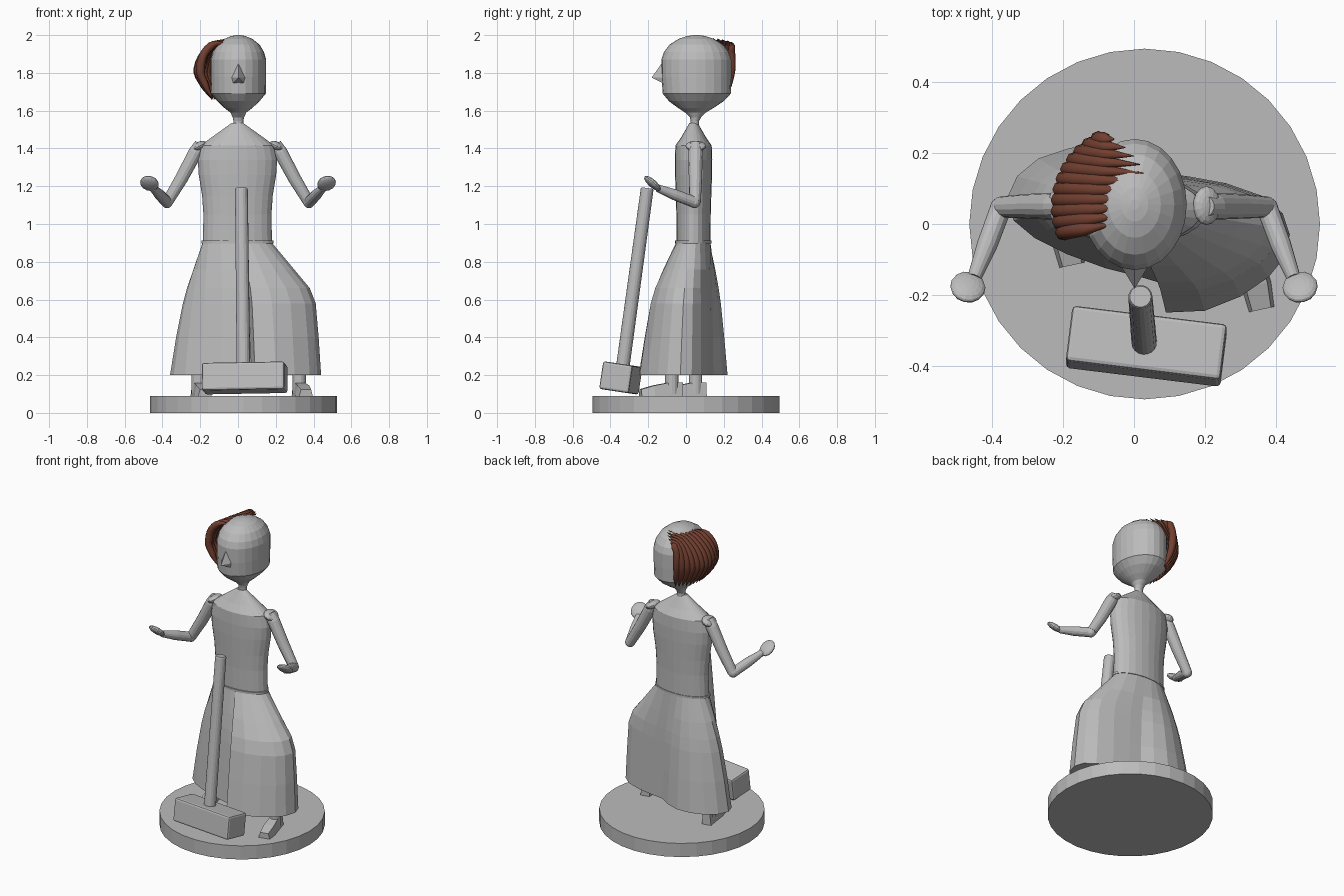
import bpy, bmesh, math
from mathutils import Vector, Matrix, Euler

if "Cube" in bpy.data.objects:
    bpy.data.objects.remove(bpy.data.objects["Cube"])


def material(name, col):
    m = bpy.data.materials.new(name)
    m.diffuse_color = (*col, 1)
    m.use_nodes = True
    m.node_tree.nodes["Principled BSDF"].inputs["Base Color"].default_value = m.diffuse_color
    return m


GREY = material("plain grey", (0.5, 0.5, 0.5))
BROWN = material("hair brown", (0.17, 0.05, 0.03))


def finish(name, bm, mat=GREY):
    bmesh.ops.recalc_face_normals(bm, faces=bm.faces)
    me = bpy.data.meshes.new(name)
    bm.to_mesh(me)
    bm.free()
    me.materials.append(mat)
    ob = bpy.data.objects.new(name, me)
    bpy.context.collection.objects.link(ob)
    return ob


def loft(name, rings):
    """Skin a stack of closed rings and cap both ends."""
    bm = bmesh.new()
    vs = [[bm.verts.new(p) for p in r] for r in rings]
    n = len(vs[0])
    for a, b in zip(vs, vs[1:]):
        for i in range(n):
            bm.faces.new((a[i], a[(i + 1) % n], b[(i + 1) % n], b[i]))
    bm.faces.new(vs[0])
    bm.faces.new(vs[-1])
    return finish(name, bm)


def oval(cx, cy, z, rx, ry, n=24):
    return [(cx + rx * math.cos(2 * math.pi * i / n),
             cy + ry * math.sin(2 * math.pi * i / n), z) for i in range(n)]


def limb(name, pts, n=14):
    """Round tapered limb along (point, radius) pairs."""
    rings = []
    for k, (p, r) in enumerate(pts):
        d = Vector(pts[min(k + 1, len(pts) - 1)][0]) - Vector(pts[max(k - 1, 0)][0])
        q = d.to_track_quat('Z', 'Y')
        rings.append([Vector(p) + q @ Vector(c) for c in oval(0, 0, 0, r, r, n)])
    return loft(name, rings)


def box(name, loc, size, rot=(0, 0, 0), bevel=0.0):
    bm = bmesh.new()
    m = Matrix.LocRotScale(Vector(loc), Euler(rot), Vector(size))
    bmesh.ops.create_cube(bm, size=1, matrix=m)
    if bevel:
        bmesh.ops.bevel(bm, geom=bm.edges[:], offset=bevel, segments=2,
                        affect='EDGES', profile=0.5)
    return finish(name, bm)


def ball(name, loc, size, rot=(0, 0, 0)):
    bm = bmesh.new()
    m = Matrix.LocRotScale(Vector(loc), Euler(rot), Vector(size))
    bmesh.ops.create_uvsphere(bm, u_segments=14, v_segments=10, radius=1, matrix=m)
    return finish(name, bm)


# round base
loft("base", [oval(0.03, 0, z, 0.495, 0.495, 32) for z in (0, 0.09)])

# skirt: hem outline with a front and back fold, blended up into the oval waist
hem = [(0.44, -0.03), (0.42, 0.03), (0.36, 0.08), (0.26, 0.115), (0.15, 0.135),
       (0.07, 0.145), (0.0, 0.19), (-0.09, 0.22), (-0.18, 0.215), (-0.27, 0.185),
       (-0.33, 0.135), (-0.36, 0.07), (-0.34, 0.01), (-0.28, -0.04), (-0.19, -0.085),
       (-0.08, -0.125), (0.02, -0.15), (0.07, -0.165), (0.09, -0.25), (0.2, -0.245),
       (0.3, -0.205), (0.38, -0.15), (0.42, -0.1)]
levels = [(0.2, 1, 1, 1), (0.4, 0.82, 0.95, 0.8), (0.58, 0.62, 0.89, 0.6),
          (0.66, 0.5, 0.77, 0.48), (0.76, 0.31, 0.45, 0.3), (0.9, 0, 0, 0)]
rings = []
for z, left, right, deep in levels:
    ring = []
    for x, y in hem:
        a = math.atan2((y - 0.0) / 0.23, (x - 0.04) / 0.4)
        wx, wy = -0.003 + 0.185 * math.cos(a), 0.038 + 0.092 * math.sin(a)
        s = min(1, max(0, (x + 0.15) / 0.4))
        f = left + (right - left) * s
        ring.append((wx + (x - wx) * f, wy + (y - wy) * (deep * 0.6 + f * 0.4), z))
    rings.append(ring)
loft("skirt", rings)

# belt and bodice
loft("belt", [oval(-0.003, 0.038, z, 0.19, 0.096) for z in (0.898, 0.912)])
loft("bodice", [oval(-0.003, 0.04, z, rx, ry) for z, rx, ry in (
    (0.905, 0.183, 0.09), (1.05, 0.18, 0.091), (1.15, 0.187, 0.094), (1.26, 0.205, 0.098),
    (1.34, 0.21, 0.099), (1.415, 0.195, 0.096), (1.46, 0.135, 0.065), (1.535, 0.03, 0.022))])

# head and neck in one turned profile
loft("head", [oval(0.002, y, z, rx, ry) for z, y, rx, ry in (
    (1.52, 0.047, 0.026, 0.022), (1.545, 0.047, 0.026, 0.022), (1.565, 0.05, 0.03, 0.03),
    (1.59, 0.05, 0.042, 0.055), (1.615, 0.052, 0.075, 0.095), (1.65, 0.055, 0.112, 0.145),
    (1.69, 0.057, 0.145, 0.18), (1.78, 0.055, 0.147, 0.185), (1.87, 0.055, 0.147, 0.185),
    (1.91, 0.055, 0.136, 0.172), (1.95, 0.055, 0.112, 0.142), (1.98, 0.055, 0.074, 0.094),
    (1.995, 0.055, 0.038, 0.048), (2.0, 0.055, 0.012, 0.015))])

# pointed nose
bm = bmesh.new()
tip = bm.verts.new((0.002, -0.182, 1.775))
foot = [bm.verts.new(p) for p in ((0.002, -0.115, 1.87), (0.058, -0.09, 1.775),
                                  (0.04, -0.1, 1.735), (-0.036, -0.1, 1.735), (-0.054, -0.09, 1.775))]
for i in range(5):
    bm.faces.new((tip, foot[i], foot[(i + 1) % 5]))
bm.faces.new(foot)
finish("nose", bm)

# arms, sleeves and hands
for side, s in (("left", -1), ("right", 1)):
    limb(side + "_upper_arm", [((0.2 * s, 0.05, 1.425), 0.03), ((0.225 * s, 0.05, 1.38), 0.038),
                               ((0.3 * s, 0.05, 1.24), 0.035), ((0.375 * s, 0.048, 1.115), 0.03)])
    ball(side + "_elbow", (0.376 * s, 0.045, 1.115), (0.031, 0.031, 0.031))
    limb(side + "_forearm", [((0.376 * s, 0.045, 1.115), 0.03), ((0.415 * s, -0.06, 1.155), 0.029),
                             ((0.45 * s, -0.15, 1.19), 0.02)])
    ball(side + "_hand", (0.469 * s, -0.178, 1.215), (0.05, 0.056, 0.02),
         (math.radians(-42), 0, math.radians(12 * s)))
    ball(side + "_sleeve", (0.205 * s, 0.052, 1.412), (0.042, 0.055, 0.023),
         (0, math.radians(28 * s), 0))

# legs and wedge shoes
for side, x, y, turn in (("left", -0.21, 0.05, 12), ("right", 0.325, -0.075, 12)):
    limb(side + "_leg", [((x, y, 0.1), 0.036), ((x, y, 0.26), 0.036)])
    t = math.radians(turn)
    rings = []
    for d, w, h in ((-0.055, 0.03, 0.072), (0.02, 0.035, 0.07), (0.1, 0.042, 0.055), (0.17, 0.036, 0.035)):
        cx, cy = x + d * math.sin(t), y - d * math.cos(t)
        u = Vector((math.cos(t), math.sin(t), 0)) * w
        c = Vector((cx, cy, 0.09))
        up = Vector((0, 0, h))
        rings.append([c - u, c + u, c + u * 0.75 + up, c - u * 0.75 + up])
    loft(side + "_shoe", rings)

# leaning mallet
box("mallet_head", (0.035, -0.345, 0.185), (0.44, 0.16, 0.148),
    (math.radians(-8.5), math.radians(-1), math.radians(-7)), 0.012)
limb("mallet_handle", [((0.029, -0.338, 0.22), 0.036), ((0.018, -0.206, 1.183), 0.034),
                       ((0.018, -0.205, 1.19), 0.03)], 18)

# swept hair: a fan of tapered locks over one side and the back of the head
COUNT = 11
for i in range(COUNT):
    u = i / (COUNT - 1)
    a = math.radians(200 - 82 * u)
    s = 2 * u - 1
    top = Vector((0.03 - 0.085 * s * s, 0.0 + 0.24 * u, 1.985 - 0.025 * s * s))
    out = Vector((0.212 * math.cos(a), 0.05 + 0.213 * math.sin(a), 1.82))
    end = Vector((0.14 * math.cos(a), 0.05 + 0.175 * math.sin(a), 1.66))
    shoulder = top.lerp(out, 0.6)
    shoulder.z = 1.945
    low = out.lerp(end, 0.4)
    low.z = 1.735
    cu = bpy.data.curves.new("hair_lock", 'CURVE')
    cu.dimensions = '3D'
    cu.bevel_depth = 0.024
    cu.bevel_resolution = 2
    cu.resolution_u = 5
    sp = cu.splines.new('BEZIER')
    sp.bezier_points.add(4)
    for bp, p, r in zip(sp.bezier_points, (top, shoulder, out, low, end), (0.05, 0.85, 1, 0.75, 0.05)):
        bp.co = p
        bp.radius = r
        bp.handle_left_type = bp.handle_right_type = 'AUTO'
    cu.materials.append(BROWN)
    bpy.context.collection.objects.link(bpy.data.objects.new("hair_lock", cu))
